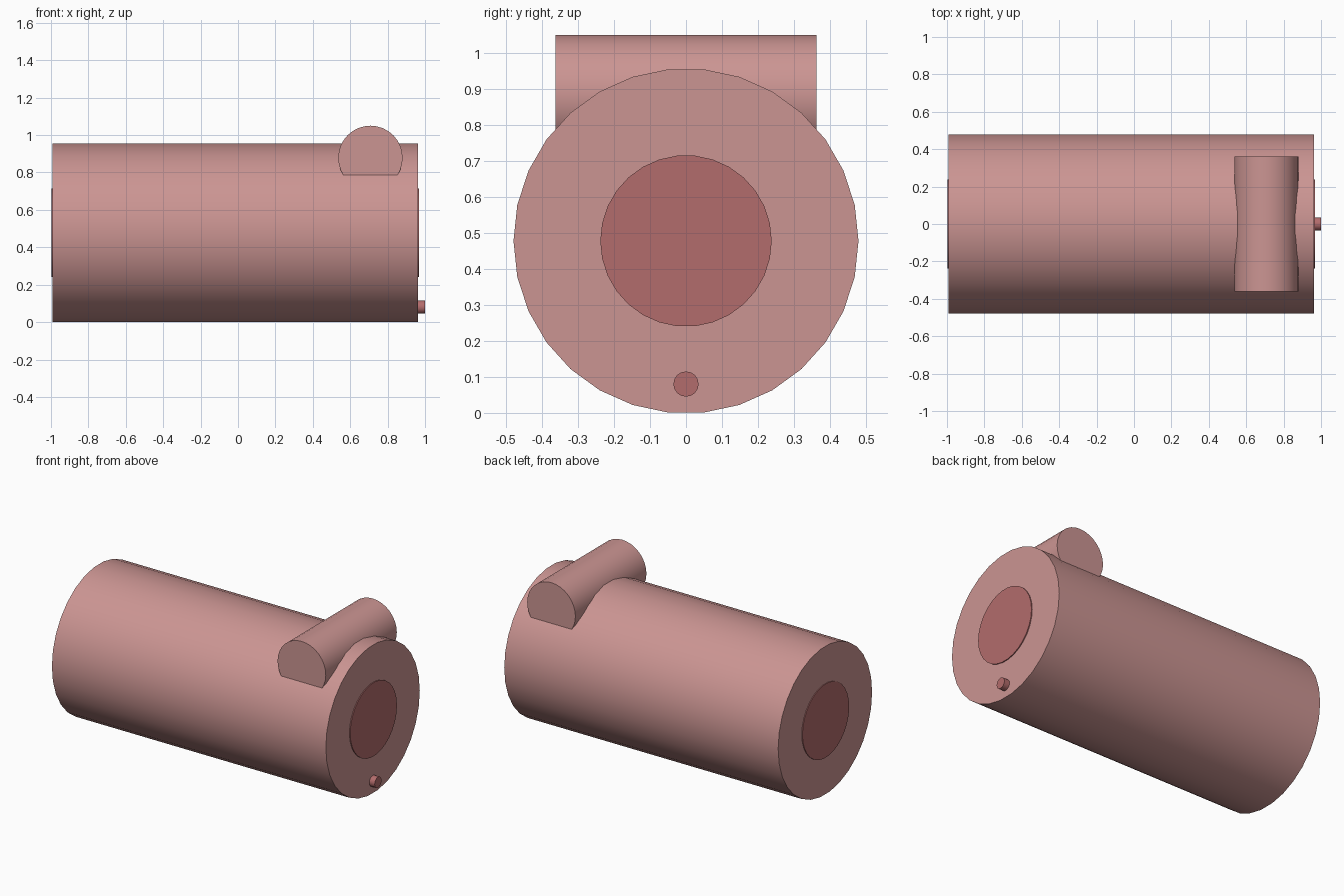
import bpy
from math import radians, pi

if "Cube" in bpy.data.objects:
    bpy.data.objects.remove(bpy.data.objects["Cube"])


def material(name, rgb):
    m = bpy.data.materials.new(name)
    m.diffuse_color = (*rgb, 1)
    m.use_nodes = True
    m.node_tree.nodes["Principled BSDF"].inputs["Base Color"].default_value = m.diffuse_color
    return m


shell = material("shell_pink", (0.60, 0.30, 0.29))
cap = material("cap_red", (0.45, 0.15, 0.15))


def cylinder(name, axis, start, end, radius, centre, sides, mat):
    """Cylinder along x or y from start to end; centre = (other axis, z)."""
    mid = (start + end) / 2
    if axis == "x":
        loc, rot = (mid, centre[0], centre[1]), (0, pi / 2, 0)
    else:
        loc, rot = (centre[0], mid, centre[1]), (pi / 2, 0, 0)
    bpy.ops.mesh.primitive_cylinder_add(vertices=sides, radius=radius,
                                        depth=end - start, location=loc, rotation=rot)
    ob = bpy.context.object
    ob.name = name
    ob.data.materials.append(mat)
    bpy.ops.object.transform_apply(location=False, rotation=True, scale=False)
    bpy.ops.object.shade_smooth_by_angle(angle=radians(40))
    return ob


# Main drum: 30 sides leave a flat facet on top and bottom
AXIS = (0, 0.4775)
cylinder("drum", "x", -0.993, 0.962, 0.479, AXIS, 30, shell)

# Raised round plates on both ends
cylinder("left_end_plate", "x", -0.998, -0.98, 0.238, AXIS, 30, cap)
cylinder("right_end_plate", "x", 0.95, 0.968, 0.238, AXIS, 30, cap)

# Small tank lying across the top, sunk into the drum
cylinder("cross_tank", "y", -0.362, 0.362, 0.172, (0.708, 0.878), 32, shell)

# Drain stub low on the right end
cylinder("drain_stub", "x", 0.95, 1.0, 0.035, (0, 0.08), 16, cap)
